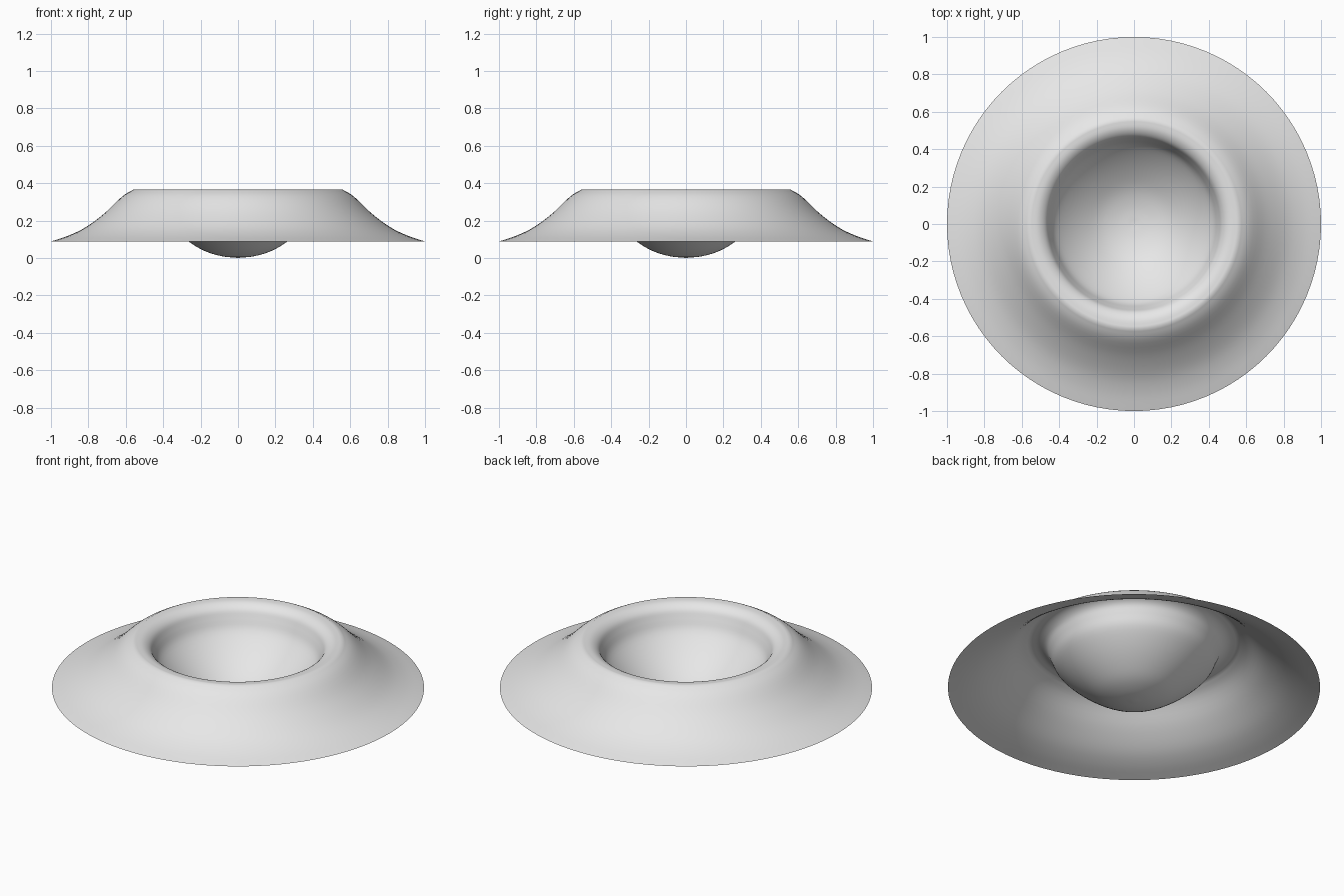
import bpy
import bmesh
import math
from mathutils import Vector, Matrix

cube = bpy.data.objects.get("Cube")
if cube:
    bpy.data.objects.remove(cube, do_unlink=True)

SEGMENTS = 96


def smooth_path(points, steps=4):
    """Catmull-Rom curve through (radius, height) points."""
    p = [Vector((r, 0, z)) for r, z in points]
    p = [2 * p[0] - p[1]] + p + [2 * p[-1] - p[-2]]
    path = []
    for a, b, c, d in zip(p, p[1:], p[2:], p[3:]):
        for i in range(steps):
            t = i / steps
            path.append(0.5 * (2 * b + (c - a) * t + (2 * a - 5 * b + 4 * c - d) * t ** 2
                               + (3 * b - a - 3 * c + d) * t ** 3))
    return path + [p[-2]]


# Single flat colour
grey = bpy.data.materials.new("light_grey")
grey.use_nodes = True
colour = (0.8, 0.8, 0.8, 1)
grey.diffuse_color = colour
grey.node_tree.nodes["Principled BSDF"].inputs["Base Color"].default_value = colour

# Bowl profile: rounded bottom, steep wall, lip rolling out to the crest
bowl = smooth_path([(0, 0), (0.09, 0.01), (0.18, 0.038), (0.265, 0.088), (0.35, 0.155),
                    (0.42, 0.228), (0.45, 0.29), (0.472, 0.335), (0.51, 0.36), (0.56, 0.365)])
# Brim profile: flares from the crest down to the outer edge
brim = smooth_path([(0.56, 0.365), (0.62, 0.328), (0.71, 0.242), (0.81, 0.167),
                    (0.9, 0.122), (1, 0.088)])

# Revolve the joined profile into one thin sheet
bm = bmesh.new()
verts = [bm.verts.new(co) for co in bowl + brim[1:]]
edges = [bm.edges.new(pair) for pair in zip(verts, verts[1:])]
bmesh.ops.spin(bm, geom=verts + edges, cent=(0, 0, 0), axis=(0, 0, 1),
               angle=math.tau, steps=SEGMENTS, use_duplicate=False)
bmesh.ops.remove_doubles(bm, verts=bm.verts[:], dist=0.0005)
bm.normal_update()
bmesh.ops.reverse_faces(bm, faces=[f for f in bm.faces if f.normal.z < 0])
for face in bm.faces:
    face.smooth = True

mesh = bpy.data.meshes.new("flared_bowl")
bm.to_mesh(mesh)
bm.free()
mesh.materials.append(grey)
bpy.context.collection.objects.link(bpy.data.objects.new("flared_bowl", mesh))
